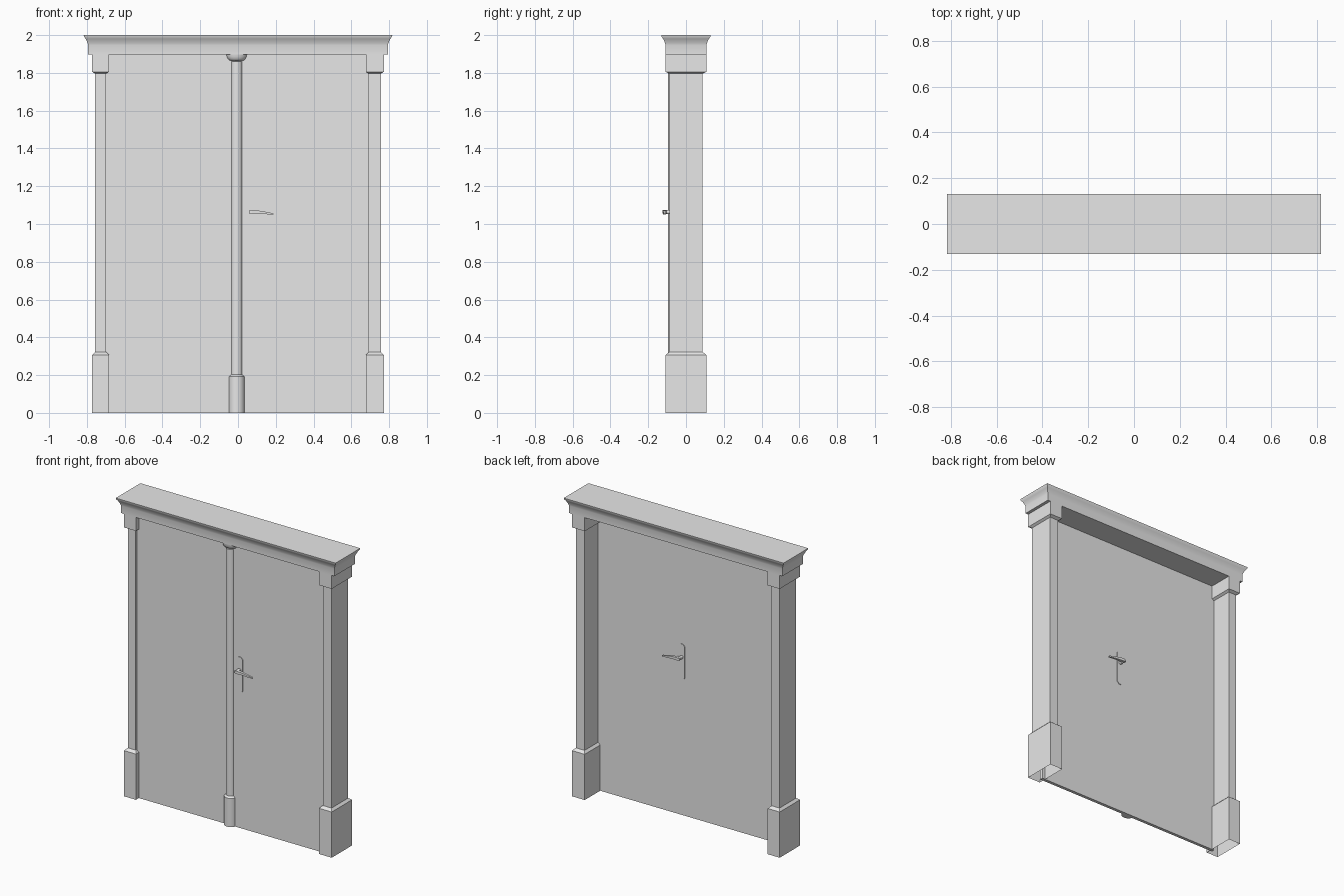
import bpy, bmesh, math
from mathutils import Vector

cube = bpy.data.objects.get("Cube")
if cube:
    bpy.data.objects.remove(cube, do_unlink=True)

# One plain grey for everything
grey = bpy.data.materials.new("plain_grey")
grey.use_nodes = True
grey.diffuse_color = (0.8, 0.8, 0.8, 1)
grey.node_tree.nodes["Principled BSDF"].inputs["Base Color"].default_value = (0.8, 0.8, 0.8, 1)


def loft(name, rings, cap_start=True, cap_end=True, smooth=False):
    """Skin a row of closed rings that all have the same number of points."""
    bm = bmesh.new()
    loops = [[bm.verts.new(p) for p in ring] for ring in rings]
    n = len(loops[0])
    for a, b in zip(loops, loops[1:]):
        for i in range(n):
            j = (i + 1) % n
            bm.faces.new((a[i], a[j], b[j], b[i]))
    if cap_start:
        bm.faces.new(loops[0][::-1])
    if cap_end:
        bm.faces.new(loops[-1])
    bmesh.ops.recalc_face_normals(bm, faces=bm.faces)
    mesh = bpy.data.meshes.new(name)
    bm.to_mesh(mesh)
    bm.free()
    mesh.materials.append(grey)
    obj = bpy.data.objects.new(name, mesh)
    bpy.context.collection.objects.link(obj)
    if smooth:
        bpy.ops.object.select_all(action='DESELECT')
        obj.select_set(True)
        bpy.context.view_layer.objects.active = obj
        bpy.ops.object.shade_smooth_by_angle(angle=math.radians(35))
    return obj


def rect(x0, x1, y, z):
    """Horizontal rectangle, centred in depth."""
    return [(x0, -y, z), (x1, -y, z), (x1, y, z), (x0, y, z)]


DOOR_FRONT, DOOR_BACK = -0.077, -0.056
ARCH_Z = 1.897

# Pillars: plinth, shaft and capital in one skin, open underneath
for name, x0, x1 in (("right_pillar", -0.772, -0.683), ("left_pillar", 0.677, 0.772)):
    profile = [(0, 0), (0, 0.307), (0.015, 0.322), (0.015, 1.796), (0, 1.806), (0, ARCH_Z)]
    loft(name, [rect(x0 + d, x1 - d, 0.108 - d * 1.3, z) for d, z in profile],
         cap_start=False, cap_end=False)

# Lintel with a coved cornice
cove = [(0, ARCH_Z), (0, 1.946), (0.003, 1.957), (0.008, 1.969),
        (0.014, 1.980), (0.023, 1.993), (0.024, 2.0)]
loft("lintel_cornice", [rect(-0.793 - d, 0.793 + d, 0.108 + d * 0.95, z) for d, z in cove],
     smooth=True)

# Door panel
loft("door_panel", [[(-0.70, DOOR_FRONT, z), (0.70, DOOR_FRONT, z),
                     (0.70, DOOR_BACK, z), (-0.70, DOOR_BACK, z)] for z in (0.0, ARCH_Z)])


# Half-round column over the meeting edge of the two leaves
def half_ring(r, ry, z, steps=16):
    return [(-0.007 + r * math.cos(math.pi + math.pi * i / steps),
             -0.063 + ry * math.sin(math.pi + math.pi * i / steps), z)
            for i in range(steps + 1)]


column = [(0.043, 0), (0.043, 0.192), (0.038, 0.197), (0.032, 0.203), (0.032, 1.860)]
loft("centre_column", [half_ring(r, r, z) for r, z in column], smooth=True)
bowl = [(0.030, 1.862), (0.042, 1.867), (0.050, 1.875), (0.055, 1.886), (0.057, ARCH_Z)]
loft("column_cap", [half_ring(r, r * 0.8, z) for r, z in bowl], smooth=True)

# Handle set on each face of the door
for side, y, out in (("front", DOOR_FRONT, -1), ("back", DOOR_BACK, 1)):
    # back plate with clipped corners
    x0, x1, z0, z1, c = 0.047, 0.090, 0.910, 1.150, 0.014
    outline = [(x0 + c, z0), (x1 - c, z0), (x1, z0 + c), (x1, z1 - c),
               (x1 - c, z1), (x0 + c, z1), (x0, z1 - c), (x0, z0 + c)]
    loft(side + "_handle_plate", [[(x, y + out * d, z) for x, z in outline] for d in (0, 0.004)])
    # round spindle
    circle = [(0.068 + 0.011 * math.cos(math.tau * i / 16),
               1.063 + 0.011 * math.sin(math.tau * i / 16)) for i in range(16)]
    loft(side + "_handle_spindle", [[(x, y + out * d, z) for x, z in circle] for d in (0, 0.040)],
         smooth=True)
    # tapering lever: x, lower z, upper z, inner and outer distance from the door
    stations = [(0.057, 1.056, 1.070, 0.028, 0.046), (0.075, 1.055, 1.074, 0.026, 0.048),
                (0.110, 1.055, 1.071, 0.030, 0.046), (0.150, 1.052, 1.064, 0.030, 0.044),
                (0.188, 1.049, 1.056, 0.030, 0.040)]
    loft(side + "_handle_lever",
         [[(x, y + out * a, lo), (x, y + out * b, lo), (x, y + out * b, hi), (x, y + out * a, hi)]
          for x, lo, hi, a, b in stations])
